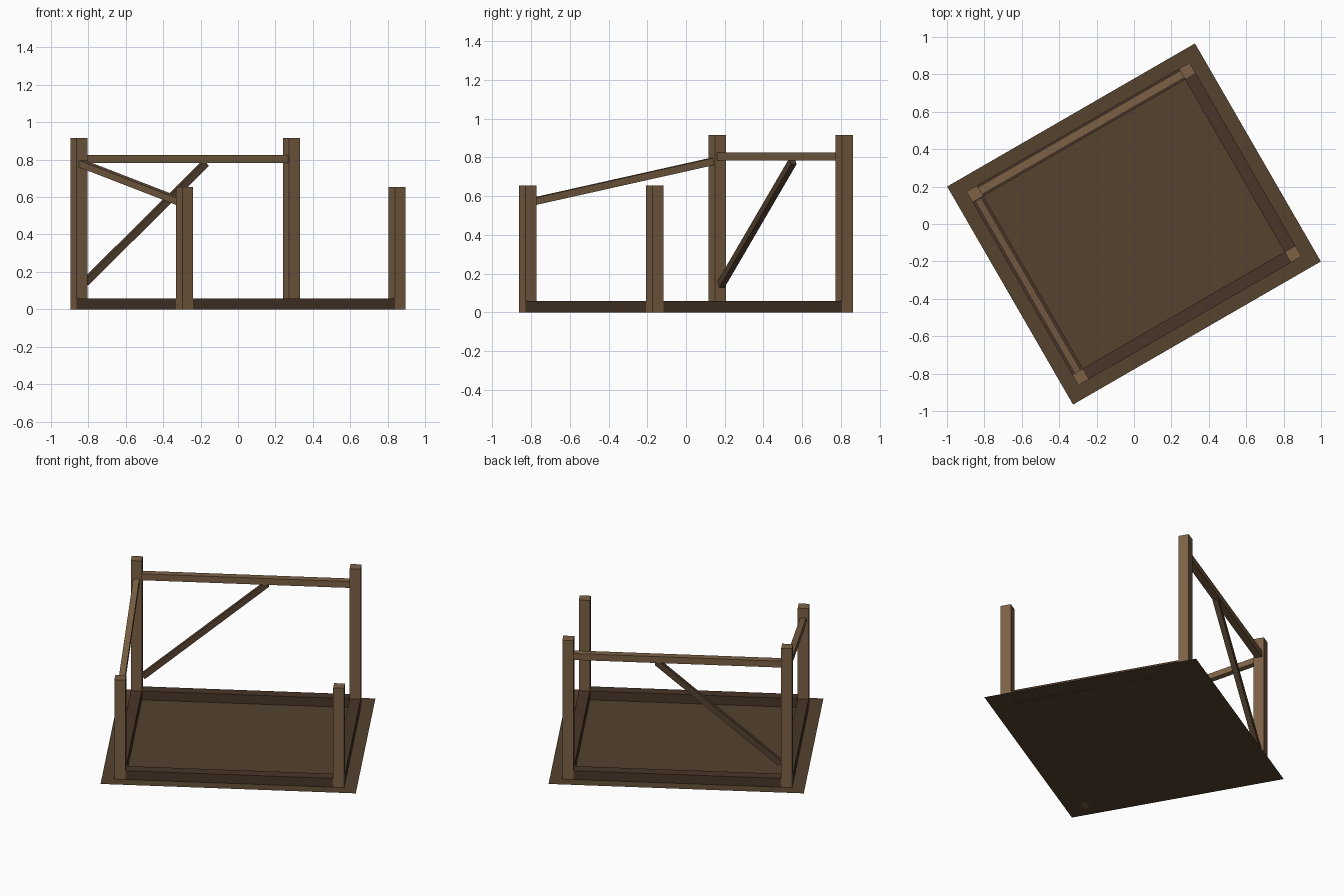
import bpy
from math import radians
from mathutils import Vector, Matrix

if "Cube" in bpy.data.objects:
    bpy.data.objects.remove(bpy.data.objects["Cube"])

TURN = Matrix.Rotation(radians(30), 4, 'Z')   # whole frame is turned 30 degrees
U, V, S = 0.656, 0.565, 0.066                 # post centres and post thickness


def material(name, rgb):
    m = bpy.data.materials.new(name)
    m.diffuse_color = (*rgb, 1)
    m.use_nodes = True
    m.node_tree.nodes["Principled BSDF"].inputs["Base Color"].default_value = m.diffuse_color
    return m


WOOD = material("wood", (0.20, 0.12, 0.06))
DARK = material("dark_wood", (0.065, 0.036, 0.021))
BRACE = material("brace_wood", (0.09, 0.055, 0.03))
FLOOR = material("floor_brown", (0.09, 0.055, 0.028))


def finish(name, mat, matrix):
    ob = bpy.context.object
    ob.name = name
    ob.data.materials.append(mat)
    ob.matrix_world = TURN @ matrix
    return ob


def beam(name, a, b, width, height, mat):
    """Square-cut bar from a to b; height lies in the vertical plane."""
    a, b = Vector(a), Vector(b)
    x = (b - a).normalized()
    y = Vector((0, 1, 0)) if abs(x.z) > 0.99 else Vector((0, 0, 1)).cross(x).normalized()
    z = x.cross(y)
    rot = Matrix((x, y, z)).transposed().to_4x4()
    bpy.ops.mesh.primitive_cube_add(size=1)
    size = Matrix.Diagonal(((b - a).length, width, height, 1))
    bpy.context.object.data.transform(size)
    return finish(name, mat, Matrix.Translation((a + b) / 2) @ rot)


# flat floor sheet
bpy.ops.mesh.primitive_plane_add(size=1)
bpy.context.object.data.transform(Matrix.Diagonal((1.53, 1.346, 1, 1)))
finish("floor_sheet", FLOOR, Matrix.Identity(4))

# corner posts, taller at the back
for sx, side in ((-1, "left"), (1, "right")):
    for sy, end, h in ((-1, "front", 0.655), (1, "back", 0.915)):
        beam(f"{end}_{side}_post", (sx * U, sy * V, 0), (sx * U, sy * V, h), S, S, WOOD)

# sill beams between the posts
iu, iv = U - S / 2, V - S / 2
for s, end, side in ((-1, "front", "left"), (1, "back", "right")):
    beam(f"{end}_sill", (-iu, s * V, 0.029), (iu, s * V, 0.029), S, 0.058, DARK)
    beam(f"{side}_sill", (s * U, -iv, 0.029), (s * U, iv, 0.029), S, 0.058, DARK)

# level back rail, sloping left rail and diagonal back brace
beam("back_rail", (-iu, V, 0.804), (iu, V, 0.804), 0.044, 0.042, WOOD)
beam("left_sloping_rail", (-U, -iv, 0.572), (-U, iv, 0.778), 0.037, 0.037, WOOD)
beam("back_brace", (-0.618, V, 0.143), (0.125, V, 0.78), 0.032, 0.036, BRACE)
